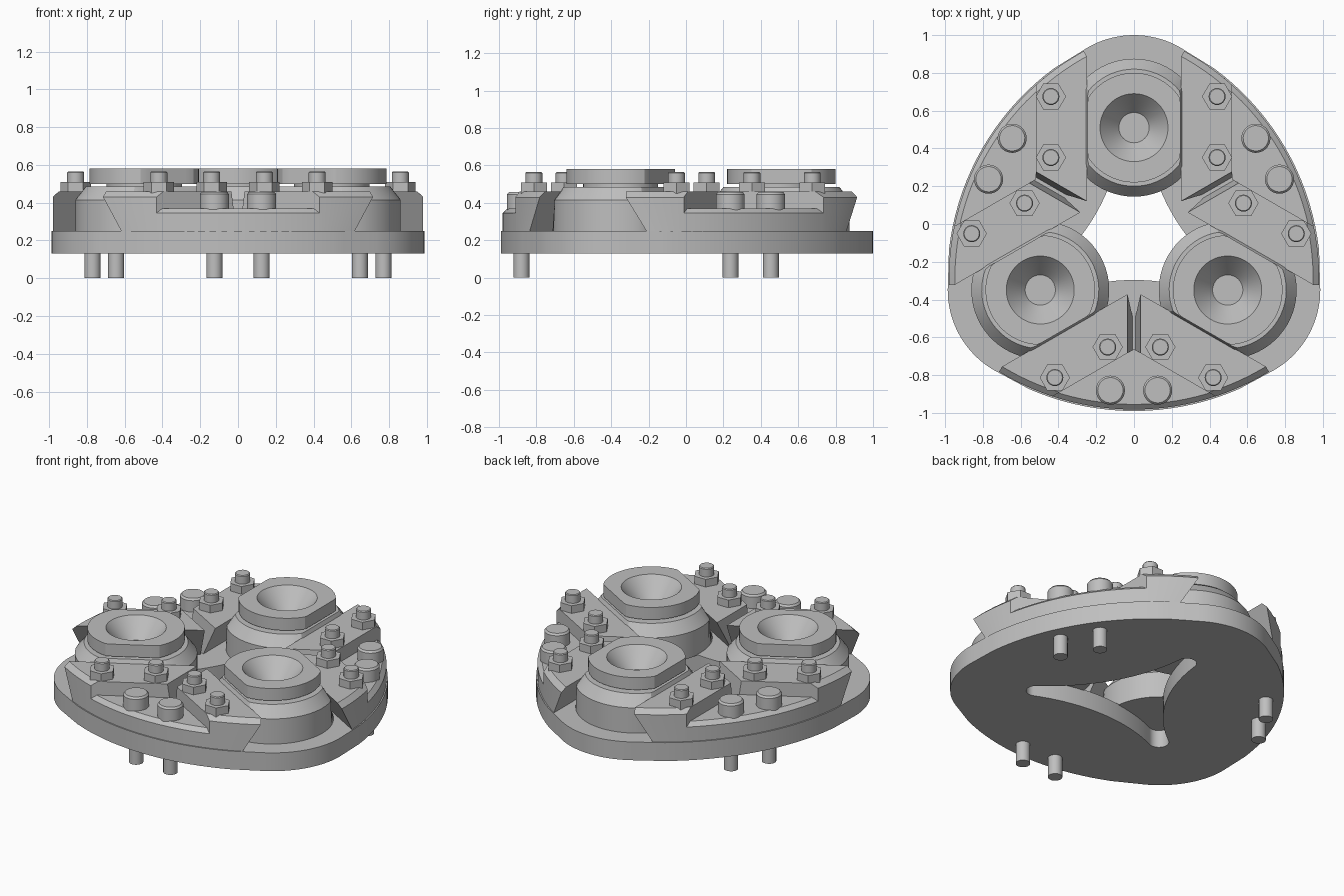
import bpy, bmesh
from math import sin, cos, tan, pi, radians, hypot, sqrt, atan2, degrees

cube = bpy.data.objects.get("Cube")
if cube:
    bpy.data.objects.remove(cube, do_unlink=True)

CENTRE_Y = -0.063                    # centre of the threefold symmetry
PLATE_Z, BAR_Z, WEDGE_Z = 0.25, 0.46, 0.37
SIDE_C, SIDE_R = 0.458, 1.385        # large arcs of the rim
SEAT_Y, CORNER_R = 0.573, 0.49       # seat centre and rim corner radius

steel = bpy.data.materials.new("steel_grey")
steel.use_nodes = True
GREY = (0.52, 0.52, 0.52, 1)
steel.diffuse_color = GREY
steel.node_tree.nodes["Principled BSDF"].inputs["Base Color"].default_value = GREY


def finish(mesh, name, count=3, turn=0.0):
    """Place copies of a mesh around the centre and shade it."""
    if not mesh.materials:
        mesh.materials.append(steel)
    for k in range(count):
        ob = bpy.data.objects.new(f"{name}_{k + 1}" if count > 1 else name, mesh)
        bpy.context.collection.objects.link(ob)
        ob.location.y = CENTRE_Y
        ob.rotation_euler.z = radians(turn + 120 * k)
    bpy.ops.object.select_all(action='DESELECT')
    ob.select_set(True)
    bpy.context.view_layer.objects.active = ob
    bpy.ops.object.shade_smooth_by_angle(angle=radians(25))


def to_mesh(bm, name):
    bmesh.ops.recalc_face_normals(bm, faces=bm.faces)
    mesh = bpy.data.meshes.new(name)
    bm.to_mesh(mesh)
    bm.free()
    return mesh


def loft(bm, rings):
    """Skin closed rings of equal length and cap both ends."""
    loops = [[bm.verts.new(p) for p in ring] for ring in rings]
    for a, b in zip(loops, loops[1:]):
        for i in range(len(a)):
            j = (i + 1) % len(a)
            bm.faces.new((a[i], a[j], b[j], b[i]))
    bm.faces.new(loops[0])
    bm.faces.new(loops[-1])


def lathe(bm, profile, x=0.0, y=0.0, n=32):
    angles = [2 * pi * i / n for i in range(n)]
    loft(bm, [[(x + r * cos(a), y + r * sin(a), z) for a in angles] for r, z in profile])


def trefoil(tip_d, tip_r, half, side_d, side_r, n=20):
    """Closed outline of three tip arcs joined by three tangent side arcs."""
    pts = []
    for k in range(3):
        for base, d, r, h, skip in ((90, tip_d, tip_r, half, 0),
                                    (30, side_d, side_r, 60 - half, 1)):
            base -= 120 * k
            for i in range(skip, n + 1 - skip):
                a = radians(base + h - 2 * h * i / n)
                b = radians(base)
                pts.append((d * cos(b) + r * cos(a), d * sin(b) + r * sin(a)))
    return pts


# Base plate with the three-armed opening
half = 90 - degrees(atan2(SEAT_Y / 2 + SIDE_C, SEAT_Y * sin(pi / 3)))
rim = trefoil(SEAT_Y, CORNER_R, half, -SIDE_C, SIDE_R)
tip_d, tip_r, arc_d = 0.55, 0.06, 1.34
dx, dy = arc_d * cos(pi / 6), arc_d / 2 - tip_d
opening = trefoil(tip_d, tip_r, 90 - degrees(atan2(dy, dx)), arc_d, tip_r - hypot(dx, dy))
curve = bpy.data.curves.new("plate_outline", 'CURVE')
curve.dimensions, curve.fill_mode, curve.extrude = '2D', 'BOTH', 0.06
for pts in (rim, opening):
    spline = curve.splines.new('POLY')
    spline.points.add(len(pts) - 1)
    for p, (x, y) in zip(spline.points, pts):
        p.co = (x, y, 0, 1)
    spline.use_cyclic_u = True
helper = bpy.data.objects.new("plate_helper", curve)
bpy.context.collection.objects.link(helper)
deps = bpy.context.evaluated_depsgraph_get()
bm = bmesh.new()
bm.from_mesh(bpy.data.meshes.new_from_object(helper.evaluated_get(deps)))
bpy.data.objects.remove(helper, do_unlink=True)
bmesh.ops.remove_doubles(bm, verts=bm.verts, dist=0.0001)
bmesh.ops.translate(bm, verts=bm.verts, vec=(0, 0, PLATE_Z - 0.06))
finish(to_mesh(bm, "base_plate"), "base_plate", 1)


def bar_edge(z):
    """Undercut seat-side face of a clamp bar."""
    return 0.25 + 0.11 * (BAR_Z - z) / (BAR_Z - PLATE_Z)


# Seats: bevelled boss, neck and countersunk flange, flattened beside the bars
bm = bmesh.new()
lathe(bm, [(0.365, 0.245), (0.365, 0.415), (0.31, 0.485), (0.2, 0.485), (0.2, 0.5),
           (0.29, 0.5), (0.29, 0.58), (0.18, 0.58), (0.08, 0.46)], n=64)
for v in bm.verts:
    limit = max(0.245, bar_edge(v.co.z))
    v.co.x = max(-limit, min(limit, v.co.x))
    v.co.y += SEAT_Y
finish(to_mesh(bm, "seat"), "seat")

# Clamp bars: dovetailed pair beside each seat, ending on the rim
FAR = 0.52


def bar_point(t, z, inset=None, gap=0.0):
    x = bar_edge(z) + (FAR - bar_edge(z)) * t
    if inset is None:
        return (x, x * tan(pi / 6) + gap, z)
    cx, cy = -SIDE_C * cos(pi / 6), -SIDE_C / 2
    return (x, cy + sqrt((SIDE_R - inset) ** 2 - (x - cx) ** 2), z)


bm = bmesh.new()
loft(bm, [[bar_point(t, PLATE_Z - 0.005, gap=0.01), bar_point(t, BAR_Z, gap=0.04),
           bar_point(t, BAR_Z, 0.04), bar_point(t, BAR_Z - 0.03, 0.008),
           bar_point(t, PLATE_Z - 0.005, 0.008)] for t in (i / 8 for i in range(9))])
copy = bmesh.ops.duplicate(bm, geom=bm.verts[:] + bm.edges[:] + bm.faces[:])
for v in copy["geom"]:
    if isinstance(v, bmesh.types.BMVert):
        v.co.x *= -1
finish(to_mesh(bm, "clamp_bars"), "clamp_bars")

# Hex nuts with stud ends on the bars
bm = bmesh.new()
for x in (-0.44, 0.44):
    for y in (0.415, 0.738):
        lathe(bm, [(0.08, BAR_Z - 0.01), (0.08, 0.51)], x, y, 6)
        lathe(bm, [(0.045, 0.5), (0.045, 0.56), (0.04, 0.565)], x, y, 24)
finish(to_mesh(bm, "nuts_and_studs"), "nuts_and_studs")

# Spacer wedges between the bars, chamfered along the rim
bm = bmesh.new()
rings = []
for z, inset in ((PLATE_Z - 0.005, 0.008), (WEDGE_Z - 0.025, 0.008), (WEDGE_Z, 0.035)):
    ring = [(0, 0.6, z)]
    for i in range(17):
        x = 0.441 * (i / 8 - 1)
        ring.append((x, sqrt((SIDE_R - inset) ** 2 - x * x) - SIDE_C, z))
    rings.append(ring)
loft(bm, rings)
finish(to_mesh(bm, "spacer_wedge"), "spacer_wedge", turn=60)

# Locating pins: round heads above, shanks below the plate
bm = bmesh.new()
for x in (-0.125, 0.125):
    lathe(bm, [(0.043, 0), (0.043, WEDGE_Z - 0.01), (0.077, WEDGE_Z - 0.01),
               (0.077, 0.445), (0.067, 0.457)], x, 0.817)
finish(to_mesh(bm, "locating_pins"), "locating_pins", turn=60)
